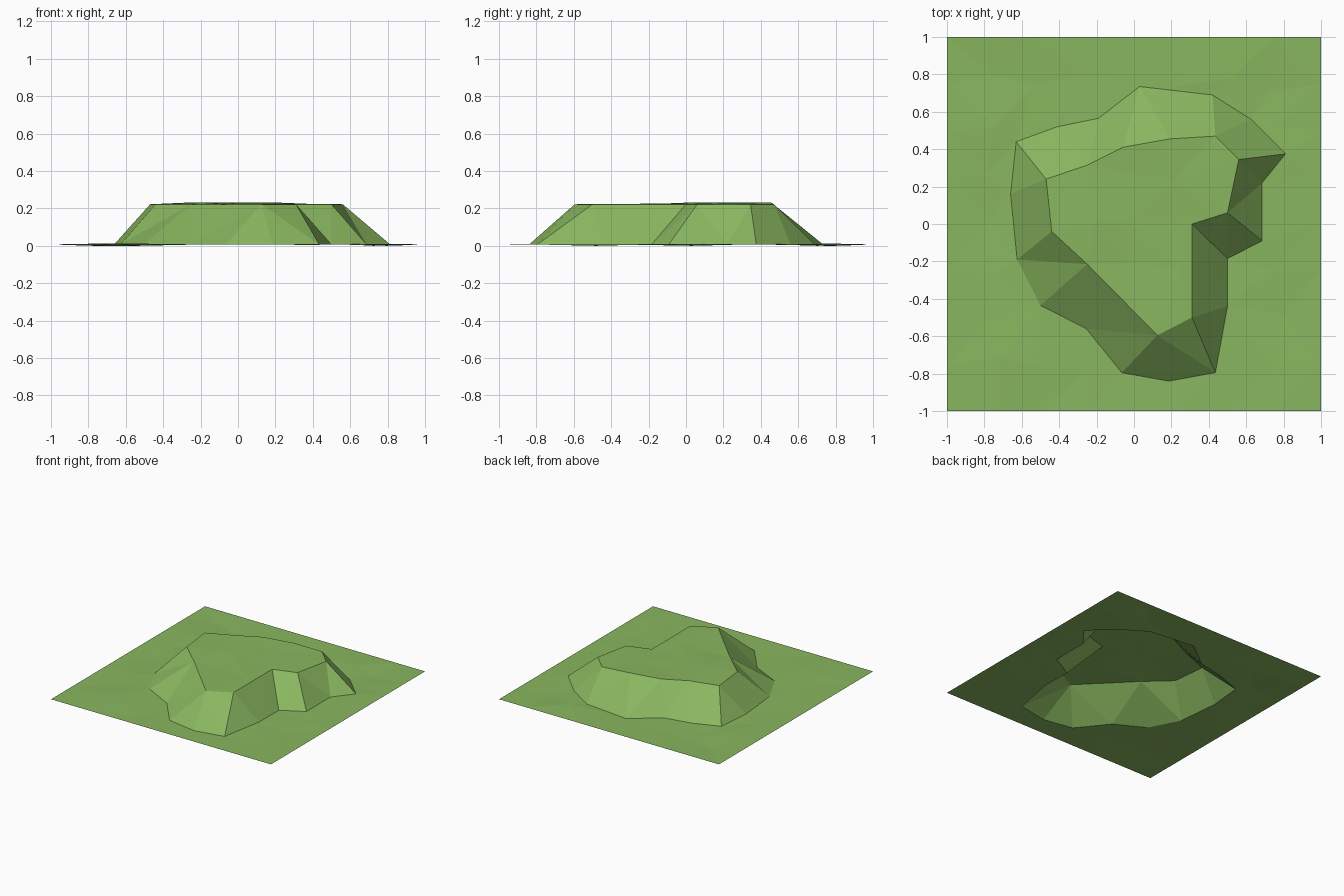
import bpy
import random
from mathutils import Vector
from mathutils.geometry import delaunay_2d_cdt

random.seed(4)

if "Cube" in bpy.data.objects:
    bpy.data.objects.remove(bpy.data.objects["Cube"])

# Foot and crest outlines of the hill, seen from above
foot = [(-.63, .44), (-.41, .52), (-.19, .565), (.03, .735), (.42, .69), (.625, .56),
        (.81, .375), (.685, .22), (.685, -.09), (.5, -.185), (.5, -.44), (.435, -.795),
        (.185, -.84), (-.065, -.795), (-.255, -.56), (-.5, -.435), (-.625, -.19), (-.66, .16)]
crest = [(-.47, .24), (-.25, .315), (-.06, .41), (.19, .455), (.435, .47), (.56, .345),
         (.5, .06), (.31, 0), (.31, -.5), (.125, -.595), (-.25, -.215), (-.44, -.04)]
# Crest corner that each foot corner climbs to
climb = [0, 1, 2, 3, 4, 5, 5, 6, 6, 7, 8, 9, 9, 9, 10, 10, 11, 0]


def inside(point, ring):
    x, y = point
    hit = False
    for (ax, ay), (bx, by) in zip(ring, ring[1:] + ring[:1]):
        if (ay > y) != (by > y) and x < ax + (y - ay) * (bx - ax) / (by - ay):
            hit = not hit
    return hit


def ring_edges(start, count):
    return [(start + i, start + (i + 1) % count) for i in range(count)]


def clear_of_outlines(point):
    gap = min((Vector(point) - Vector(q)).length for q in foot + crest)
    return gap > 0.13 and inside(point, foot) == inside(point, crest)


# Outline points with the slope facets fixed by edges
points = foot + crest
n = len(foot)
edges = ring_edges(0, n) + ring_edges(n, len(crest))
for i, top in enumerate(climb):
    edges += [(i, n + top), ((i + 1) % n, n + top)]
edges = list({tuple(sorted(e)) for e in edges})
heights = [random.uniform(.005, .011) for p in foot]
heights += [.222 + .01 * (p[0] > -.3 and p[0] < .2 and p[1] > 0) for p in crest]

# Loose grid of points for the meadow and the plateau, straight along the border
steps = 8
for i in range(steps + 1):
    for j in range(steps + 1):
        border = i in (0, steps) or j in (0, steps)
        wobble = 0 if border else .05
        p = (i * 2 / steps - 1 + random.uniform(-wobble, wobble),
             j * 2 / steps - 1 + random.uniform(-wobble, wobble))
        if border:
            points.append(p)
            heights.append(.007)
        elif clear_of_outlines(p):
            points.append(p)
            raised = inside(p, crest)
            heights.append(random.uniform(.218, .234) if raised
                           else random.choice((0, .006, .012)))

# One open sheet of flat triangles
result = delaunay_2d_cdt([Vector(p) for p in points], edges, [], 0, 1e-5)
verts, faces, origins = result[0], result[2], result[3]
sheet = [(v.x, v.y, heights[o[0]] if o else .01) for v, o in zip(verts, origins)]
mesh = bpy.data.meshes.new("grassy_hill")
mesh.from_pydata(sheet, [], faces)
for poly in mesh.polygons:
    if poly.normal.z < 0:
        poly.flip()
mesh.update()

# Grass colour
grass = bpy.data.materials.new("grass_green")
grass.use_nodes = True
colour = (.25, .47, .115, 1)
grass.diffuse_color = colour
grass.node_tree.nodes["Principled BSDF"].inputs["Base Color"].default_value = colour
mesh.materials.append(grass)

hill = bpy.data.objects.new("grassy_hill", mesh)
bpy.context.collection.objects.link(hill)
